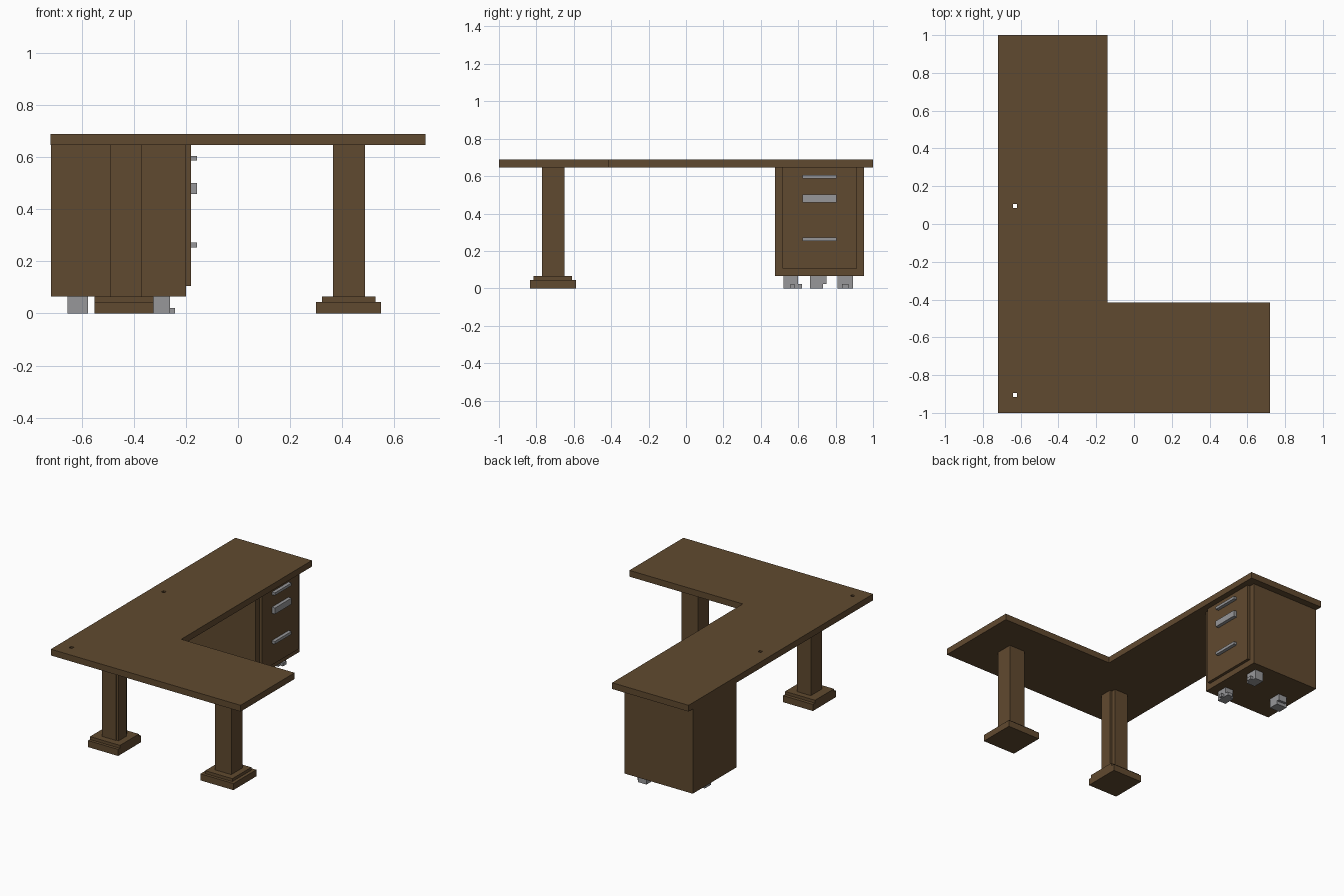
import bpy
import bmesh

cube = bpy.data.objects.get("Cube")
if cube:
    bpy.data.objects.remove(cube, do_unlink=True)


def material(name, rgb):
    m = bpy.data.materials.new(name)
    m.use_nodes = True
    color = (*rgb, 1.0)
    m.diffuse_color = color
    m.node_tree.nodes["Principled BSDF"].inputs["Base Color"].default_value = color
    return m


WOOD = material("dark_wood", (0.118, 0.068, 0.029))
METAL = material("grey_metal", (0.31, 0.31, 0.32))


def finish(name, bm, mat):
    bmesh.ops.recalc_face_normals(bm, faces=bm.faces)
    mesh = bpy.data.meshes.new(name)
    bm.to_mesh(mesh)
    bm.free()
    mesh.materials.append(mat)
    obj = bpy.data.objects.new(name, mesh)
    bpy.context.collection.objects.link(obj)
    return obj


def boxes(name, mat, *ranges):
    """One object from boxes given as (x0, x1, y0, y1, z0, z1)."""
    bm = bmesh.new()
    for x0, x1, y0, y1, z0, z1 in ranges:
        verts = bmesh.ops.create_cube(bm, size=1)["verts"]
        for v in verts:
            v.co = (x1 if v.co.x > 0 else x0,
                    y1 if v.co.y > 0 else y0,
                    z1 if v.co.z > 0 else z0)
    return finish(name, bm, mat)


# L-shaped desk top
outline = [(-0.72, -1), (0.72, -1), (0.72, -0.415),
           (-0.14, -0.415), (-0.14, 1), (-0.72, 1)]
bm = bmesh.new()
face = bm.faces.new([bm.verts.new((x, y, 0.647)) for x, y in outline])
top = bmesh.ops.extrude_face_region(bm, geom=[face])["geom"]
bmesh.ops.translate(bm, vec=(0, 0, 0.043),
                    verts=[v for v in top if isinstance(v, bmesh.types.BMVert)])
desk_top = finish("desk_top", bm, WOOD)

# Cable holes through the top
cutter = boxes("cable_hole_cutter", WOOD,
               *[(-0.641, -0.619, y - 0.011, y + 0.011, 0.6, 0.8)
                 for y in (0.095, -0.905)])
cutter.hide_render = True
cut = desk_top.modifiers.new("cable_holes", "BOOLEAN")
cut.operation = "DIFFERENCE"
cut.solver = "EXACT"
cut.object = cutter
bpy.context.view_layer.objects.active = desk_top
bpy.ops.object.modifier_apply(modifier=cut.name)
bpy.data.objects.remove(cutter, do_unlink=True)

# Legs: post on a two-step plinth
Z_TOP = 0.647
for side, post, step, base in (
        ("left", (0.365, 0.488), (0.322, 0.528), (0.30, 0.55)),
        ("right", (-0.492, -0.388), (-0.552, -0.325), (-0.552, -0.325))):
    boxes(f"{side}_leg_post", WOOD, (*post, -0.77, -0.65, 0.065, Z_TOP))
    boxes(f"{side}_leg_plinth_step", WOOD, (*step, -0.815, -0.61, 0.045, 0.065))
    boxes(f"{side}_leg_plinth", WOOD, (*base, -0.835, -0.587, 0, 0.045))

# Cover strip on the inner face of the right leg
boxes("right_leg_cover", WOOD,
      *[(-0.388, -0.37, -0.765, -0.68, z0, z1)
        for z0, z1 in ((0.065, 0.105), (0.105, 0.4), (0.4, Z_TOP))])

# Drawer cabinet with its front panel and handles
boxes("drawer_cabinet", WOOD, (-0.718, -0.2, 0.477, 0.952, 0.065, Z_TOP))
boxes("drawer_front", WOOD, (-0.2, -0.18, 0.517, 0.913, 0.105, Z_TOP))
for name, z0, z1 in (("top", 0.588, 0.606), ("middle", 0.46, 0.502),
                     ("bottom", 0.254, 0.273)):
    boxes(f"{name}_drawer_handle", METAL, (-0.18, -0.157, 0.624, 0.805, z0, z1))

# Three blocky casters, each a housing with a low brake tab
boxes("back_caster", METAL,
      (-0.325, -0.262, 0.81, 0.893, 0, 0.065),
      (-0.262, -0.242, 0.833, 0.87, 0, 0.022))
boxes("front_caster", METAL,
      (-0.325, -0.262, 0.52, 0.598, 0, 0.065),
      (-0.30, -0.262, 0.598, 0.62, 0, 0.022),
      (-0.262, -0.242, 0.56, 0.58, 0, 0.022))
boxes("side_caster", METAL,
      (-0.655, -0.577, 0.662, 0.732, 0, 0.065),
      (-0.64, -0.577, 0.732, 0.75, 0.022, 0.065))
